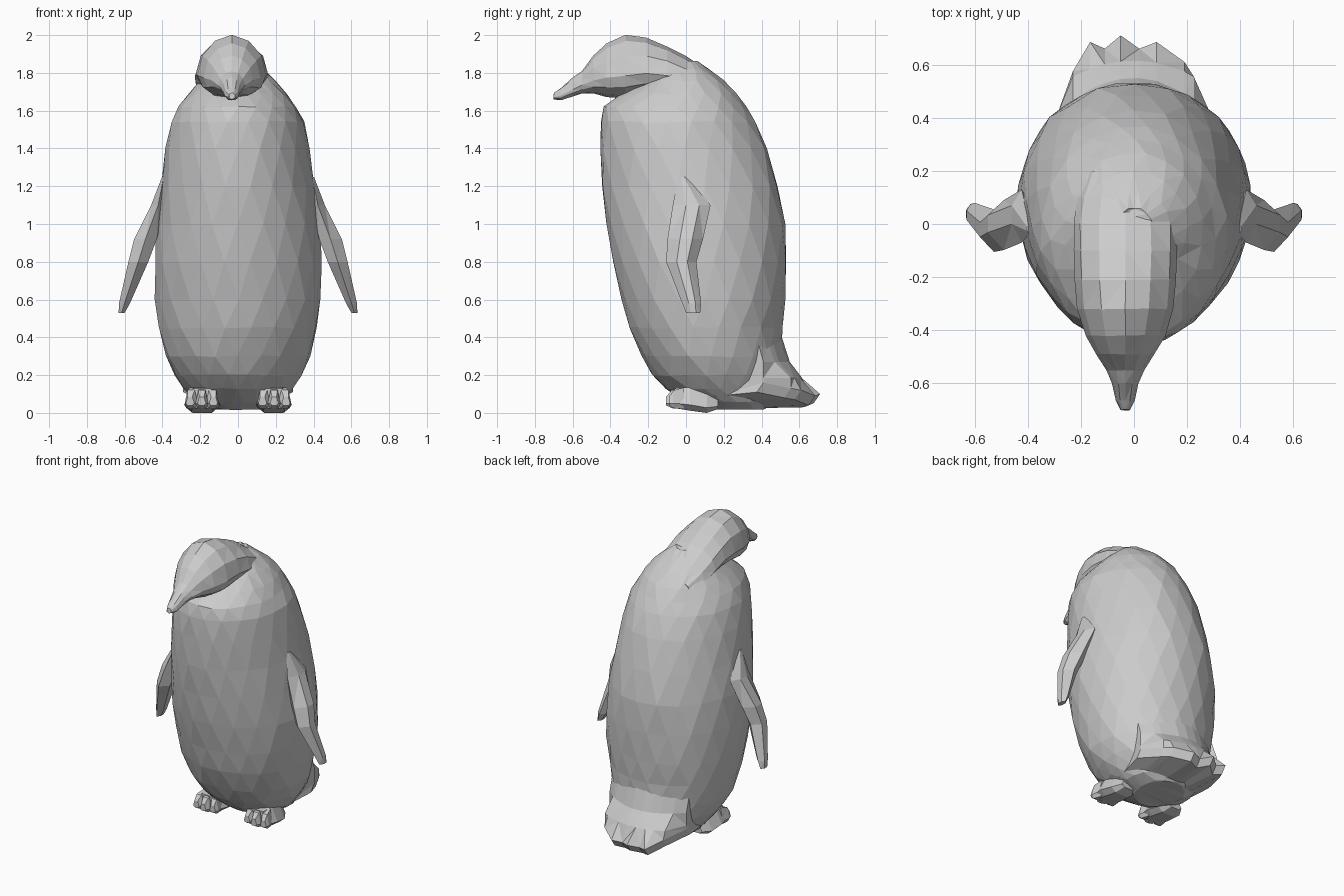
import bpy, bmesh, math, random
from mathutils import Vector

random.seed(4)
grey = bpy.data.materials.new("plain light grey")
grey.diffuse_color = (0.6, 0.6, 0.6, 1)


def loft(name, rings, jitter=0.0):
    """Skin a list of equal-length rings and cap both ends, flat shaded."""
    bm = bmesh.new()
    rows = []
    for i, ring in enumerate(rings):
        row = []
        for p in ring:
            n = Vector([random.uniform(-jitter, jitter) for _ in range(3)])
            row.append(bm.verts.new(Vector(p) + n))
        rows.append(row)
    count = len(rows[0])
    for a, b in zip(rows, rows[1:]):
        for i in range(count):
            j = (i + 1) % count
            bm.faces.new((a[i], a[j], b[j], b[i]))
    bm.faces.new(rows[0])
    bm.faces.new(rows[-1])
    bmesh.ops.triangulate(bm, faces=bm.faces[:])
    bmesh.ops.recalc_face_normals(bm, faces=bm.faces[:])
    mesh = bpy.data.meshes.new(name)
    bm.to_mesh(mesh)
    bm.free()
    mesh.materials.append(grey)
    ob = bpy.data.objects.new(name, mesh)
    bpy.context.collection.objects.link(ob)
    return ob


# Body: horizontal rings (z, front y, back y, half width)
body_profile = [
    (0.02, 0.08, 0.42, 0.15), (0.06, 0.0, 0.46, 0.23), (0.13, -0.11, 0.48, 0.29),
    (0.20, -0.18, 0.50, 0.335), (0.30, -0.24, 0.505, 0.385), (0.45, -0.30, 0.515, 0.42),
    (0.60, -0.345, 0.53, 0.438), (0.80, -0.39, 0.535, 0.445), (1.00, -0.42, 0.53, 0.432),
    (1.20, -0.445, 0.49, 0.407), (1.40, -0.458, 0.43, 0.38), (1.54, -0.452, 0.37, 0.352),
    (1.62, -0.435, 0.325, 0.31), (1.69, -0.34, 0.27, 0.26), (1.76, -0.22, 0.20, 0.20),
    (1.82, -0.16, 0.12, 0.14), (1.86, -0.14, 0.06, 0.08)]
SIDES = 20
rings = []
for k, (z, f, b, w) in enumerate(body_profile):
    ring = []
    for i in range(SIDES):
        a = math.tau * (i + 0.5 * (k % 2)) / SIDES
        ring.append((w * math.cos(a), (f + b) / 2 + (b - f) / 2 * math.sin(a), z))
    rings.append(ring)
loft("body", rings, 0.005)

# Head and beak: upright rings (y, bottom z, top z, half width), widest low down
head_profile = [
    (-0.70, 1.66, 1.695, 0.018), (-0.665, 1.655, 1.72, 0.035), (-0.60, 1.675, 1.775, 0.05),
    (-0.55, 1.69, 1.81, 0.07), (-0.49, 1.69, 1.89, 0.11), (-0.42, 1.672, 1.955, 0.15),
    (-0.32, 1.665, 2.0, 0.18), (-0.21, 1.69, 1.985, 0.19), (-0.10, 1.70, 1.94, 0.195),
    (0.0, 1.68, 1.888, 0.195), (0.10, 1.64, 1.825, 0.18), (0.20, 1.62, 1.74, 0.14)]
rings = []
for y, lo, hi, w in head_profile:
    mid = lo + 0.36 * (hi - lo)
    ring = []
    for i in range(12):
        a = math.tau * i / 12
        s = math.sin(a)
        ring.append((-0.033 + w * math.cos(a), y, mid + s * ((hi - mid) if s > 0 else (mid - lo))))
    rings.append(ring)
loft("head", rings, 0.002)

# Tail: ragged fan, one upright slice for each feather edge point (x, tip y, tip z)
tips = [(-0.29, 0.41, 0.16), (-0.23, 0.575, 0.13), (-0.165, 0.685, 0.09), (-0.11, 0.66, 0.08),
        (-0.05, 0.71, 0.10), (0.02, 0.66, 0.08), (0.085, 0.685, 0.09), (0.19, 0.61, 0.12),
        (0.225, 0.555, 0.13), (0.29, 0.41, 0.16)]
slices = []
for x, y, z in tips:
    c = 0.10 * (x / 0.25) ** 2
    slices.append([(x, 0.25, 0.45 - c), (x, 0.505 - c, 0.41), (x, min(0.55 - c, y), 0.27),
                   (x, min(0.615 - c * 0.7, y), 0.185), (x, y, z), (x, y - 0.035, z - 0.05),
                   (x * 0.85, 0.15, 0.02 + c * 0.5)])
loft("tail", slices)

# Flippers: six-sided slim sections (z, inner x, outer x, front y, back y)
flipper_profile = [
    (1.25, 0.385, 0.402, -0.04, 0.0), (1.10, 0.385, 0.46, -0.07, 0.13),
    (0.92, 0.43, 0.55, -0.098, 0.09), (0.80, 0.475, 0.58, -0.105, 0.055),
    (0.58, 0.572, 0.63, -0.02, 0.08), (0.53, 0.60, 0.632, 0.0, 0.075)]
for side, label in ((1, "right_flipper"), (-1, "left_flipper")):
    rings = []
    for z, xi, xo, f, b in flipper_profile:
        m, d = (xi + xo) / 2, b - f
        pts = [(m, f), (xo, f + 0.35 * d), (xo, f + 0.7 * d), (m, b),
               (xi, f + 0.7 * d), (xi, f + 0.3 * d)]
        rings.append([(side * x, y, z) for x, y in pts])
    loft(label, rings)

# Feet: a rounded heel with three blunt toes in front
foot_ring = [(-1, 0.25), (-0.55, 1), (0.55, 1), (1, 0.25), (0.6, 0), (-0.6, 0)]
for side, label in ((1, "right"), (-1, "left")):
    rings = []
    for y, lo, hi, w in ((-0.06, 0.025, 0.13, 0.08), (0.02, 0.012, 0.135, 0.095),
                         (0.11, 0.0, 0.11, 0.085), (0.17, 0.02, 0.08, 0.05)):
        rings.append([(side * (0.19 + w * u), y, lo + (hi - lo) * v) for u, v in foot_ring])
    loft(label + "_foot", rings)
    for t in range(3):
        x0, x1 = 0.145 + 0.045 * t, 0.13 + 0.062 * t
        rings = []
        for f, lo, hi, w in ((0, 0.02, 0.135, 0.035), (0.7, 0.025, 0.12, 0.034), (1, 0.04, 0.085, 0.022)):
            x = x0 + (x1 - x0) * f
            y = -0.01 - (0.095 if t == 1 else 0.08) * f
            rings.append([(side * (x + w * u), y, lo + (hi - lo) * v) for u, v in foot_ring])
        loft(f"{label}_toe_{t + 1}", rings)
